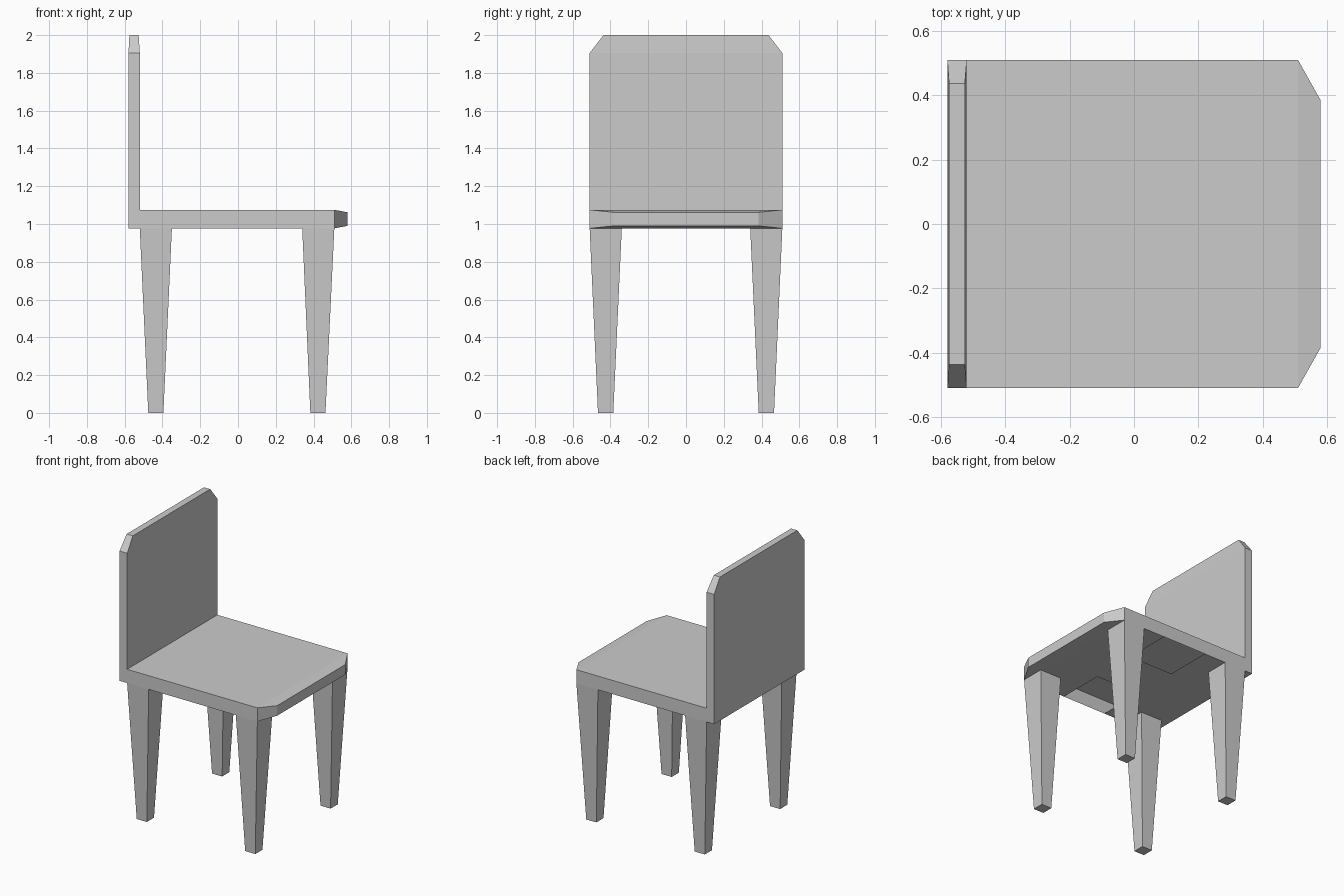
import bpy, bmesh
from mathutils import Vector

if "Cube" in bpy.data.objects:
    bpy.data.objects.remove(bpy.data.objects["Cube"])


def loft(name, rings, cap_start=True):
    """Join rings of four corners into a tapered block."""
    bm = bmesh.new()
    loops = [[bm.verts.new(p) for p in ring] for ring in rings]
    for a, b in zip(loops, loops[1:]):
        for i in range(4):
            j = (i + 1) % 4
            bm.faces.new((a[i], a[j], b[j], b[i]))
    if cap_start:
        bm.faces.new(loops[0][::-1])
    bm.faces.new(loops[-1])
    bmesh.ops.recalc_face_normals(bm, faces=bm.faces)
    mesh = bpy.data.meshes.new(name)
    bm.to_mesh(mesh)
    bm.free()
    obj = bpy.data.objects.new(name, mesh)
    bpy.context.collection.objects.link(obj)
    return obj


def flat_ring(x0, x1, y0, y1, z):
    return [(x0, y0, z), (x1, y0, z), (x1, y1, z), (x0, y1, z)]


def end_ring(x, y, z0, z1):
    return [(x, -y, z0), (x, y, z0), (x, y, z1), (x, -y, z1)]


# Hollow seat with a narrowed front lip
seat = loft("seat", [end_ring(-0.58, 0.51, 0.977, 1.075),
                     end_ring(0.51, 0.51, 0.977, 1.075),
                     end_ring(0.58, 0.385, 0.99, 1.062)])

# Openings in the underside, midway along both sides
bm = bmesh.new()
bm.from_mesh(seat.data)
for co, axis in (((-0.175, 0, 0), (1, 0, 0)), ((0.17, 0, 0), (1, 0, 0)),
                 ((0, -0.17, 0), (0, 1, 0)), ((0, 0.17, 0), (0, 1, 0))):
    bmesh.ops.bisect_plane(bm, geom=bm.verts[:] + bm.edges[:] + bm.faces[:],
                           plane_co=Vector(co), plane_no=Vector(axis))
holes = []
for f in bm.faces:
    c = f.calc_center_median()
    if f.normal.z < -0.9 and abs(c.x) < 0.1 and abs(c.y) > 0.2:
        holes.append(f)
bmesh.ops.delete(bm, geom=holes, context='FACES')
bm.to_mesh(seat.data)
bm.free()

# Backrest with clipped top corners
loft("backrest", [flat_ring(-0.58, -0.52, -0.51, 0.51, 1.075),
                  flat_ring(-0.58, -0.52, -0.51, 0.51, 1.905),
                  flat_ring(-0.575, -0.526, -0.437, 0.437, 2.0)], cap_start=False)

# Four tapered legs: top and foot extents along x
for x_name, top, foot in (("back", (-0.52, -0.35), (-0.475, -0.395)),
                          ("front", (0.34, 0.51), (0.383, 0.463))):
    for y_name, s in (("left", 1), ("right", -1)):
        loft(f"{x_name}_{y_name}_leg",
             [flat_ring(*top, s * 0.34, s * 0.51, 0.977),
              flat_ring(*foot, s * 0.385, s * 0.466, 0.0)], cap_start=False)
